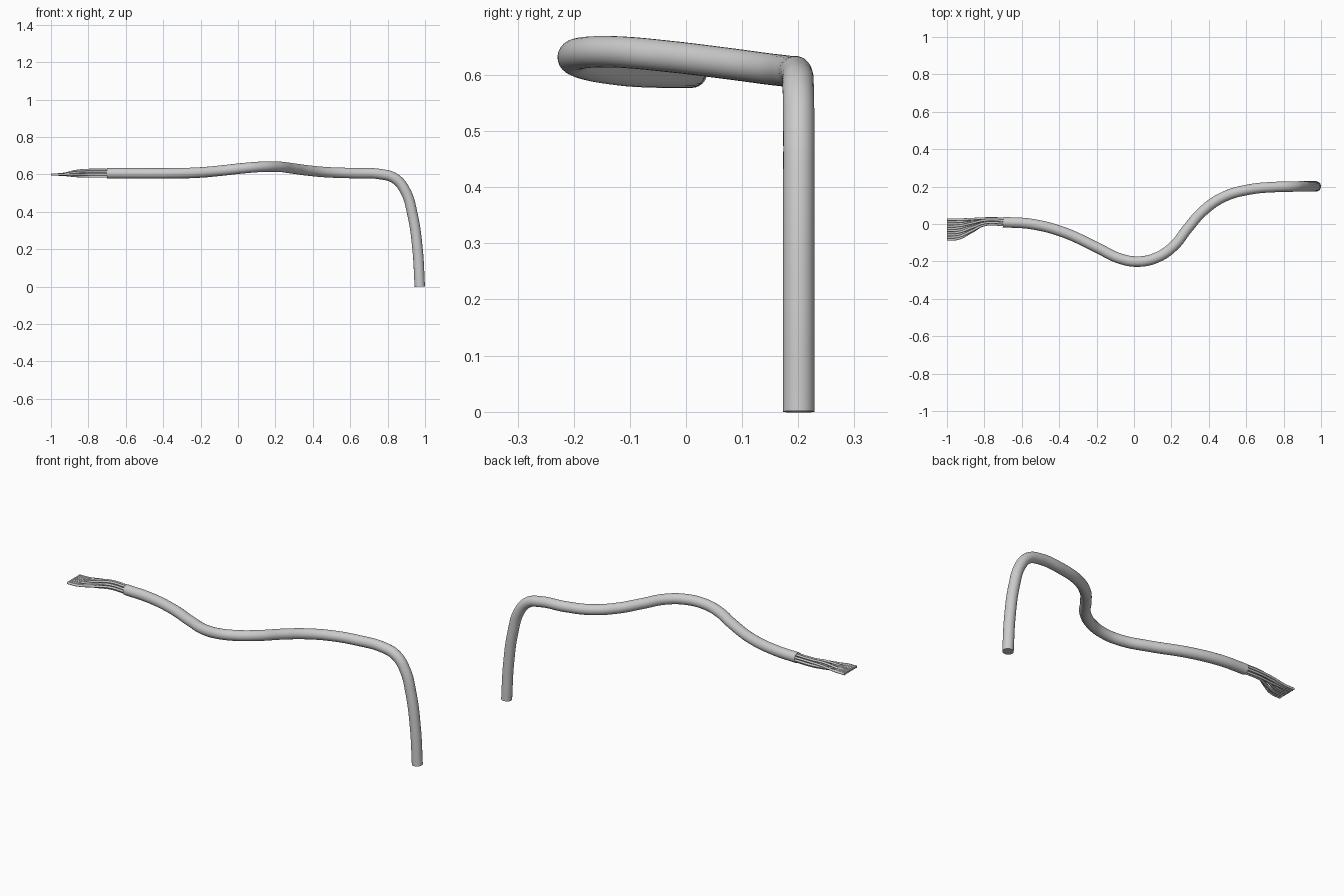
import bpy, math

if "Cube" in bpy.data.objects:
    bpy.data.objects.remove(bpy.data.objects["Cube"])


def tube(name, pts, radius, sides):
    # smooth capped tube swept along a path
    cu = bpy.data.curves.new(name, 'CURVE')
    cu.dimensions = '3D'
    cu.resolution_u = 12
    cu.bevel_depth = radius
    cu.bevel_resolution = sides // 2 - 2
    cu.use_fill_caps = True
    sp = cu.splines.new('BEZIER')
    sp.bezier_points.add(len(pts) - 1)
    for bp, p in zip(sp.bezier_points, pts):
        bp.co = p
        bp.handle_left_type = bp.handle_right_type = 'AUTO'
    ob = bpy.data.objects.new(name, cu)
    bpy.context.collection.objects.link(ob)
    bpy.ops.object.select_all(action='DESELECT')
    ob.select_set(True)
    bpy.context.view_layer.objects.active = ob
    bpy.ops.object.convert(target='MESH')
    bpy.ops.object.shade_smooth_by_angle(angle=math.radians(50))
    return bpy.context.object


# Outer sleeve of the cable
tube("cable_sleeve", [
    (-0.70, 0.010, 0.605), (-0.55, 0.000, 0.605), (-0.38, -0.043, 0.605),
    (-0.20, -0.125, 0.610), (-0.08, -0.183, 0.621), (0.02, -0.201, 0.632),
    (0.12, -0.180, 0.640), (0.21, -0.120, 0.641), (0.29, -0.020, 0.632),
    (0.37, 0.070, 0.621), (0.48, 0.145, 0.611), (0.62, 0.185, 0.606),
    (0.76, 0.198, 0.601), (0.84, 0.200, 0.577), (0.895, 0.201, 0.510),
    (0.932, 0.201, 0.390), (0.96, 0.201, 0.200), (0.972, 0.201, 0.0)],
    0.028, 24)

# Wires: a round bundle at the sleeve fanning out to a flat row at the tip
N = 10
bundle = [(0.0065, 0.0), (-0.0065, 0.0)]
bundle += [(0.019 * math.cos(math.tau * (k + 0.5) / 8),
            0.019 * math.sin(math.tau * (k + 0.5) / 8)) for k in range(8)]
bundle.sort(key=lambda b: -b[0])
for i, (by, bz) in enumerate(bundle):
    y0, z0 = 0.012 + by, 0.606 + bz
    y1, z1 = 0.023 - i * 0.0118, 0.599
    tube(f"wire_{i + 1}", [
        (-0.68, y0 - 0.001, z0), (-0.80, y0, z0), (-0.865, y0 + (y1 - y0) * 0.45, z0 + (z1 - z0) * 0.22),
        (-0.94, y0 + (y1 - y0) * 0.94, z0 + (z1 - z0) * 0.9), (-1.0, y1, z1)],
        0.0062, 12)
